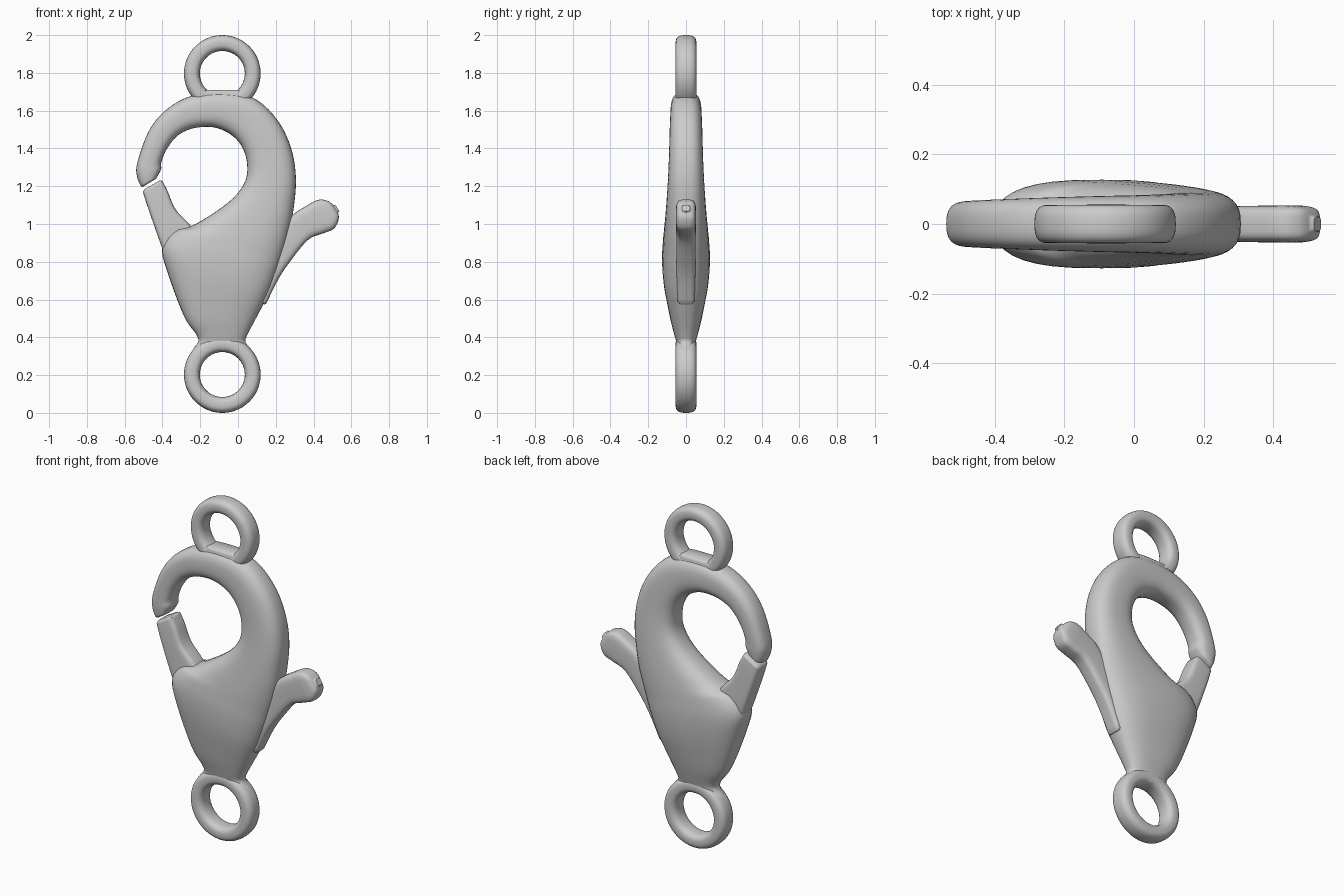
import bpy, bmesh, math
from mathutils import Vector

if "Cube" in bpy.data.objects:
    bpy.data.objects.remove(bpy.data.objects["Cube"])


def catmull(rows, steps):
    """Smoothly interpolate rows of numbers."""
    out = []
    for i in range(len(rows) - 1):
        p = [rows[max(0, min(len(rows) - 1, i + k))] for k in (-1, 0, 1, 2)]
        for s in range(steps):
            t = s / steps
            out.append([0.5 * (2 * b + (c - a) * t + (2 * a - 5 * b + 4 * c - d) * t * t
                               + (3 * b - a - 3 * c + d) * t ** 3)
                        for a, b, c, d in zip(*p)])
    out.append(list(rows[-1]))
    return out


def loft(name, rows, power, closed=False, steps=5, sides=36):
    """Rows: outer x, outer z, inner x, inner z, half thickness in y."""
    if not closed:
        rows = catmull(rows, steps)
    bm = bmesh.new()

    def spow(v):
        return math.copysign(abs(v) ** (2 / power), v)

    def ring(row, scale=1.0, shift=Vector()):
        a, b = Vector((row[0], 0, row[1])), Vector((row[2], 0, row[3]))
        mid, half = (a + b) / 2 + shift, (a - b) / 2 * scale
        vs = []
        for k in range(sides):
            t = math.tau * k / sides
            co = mid + half * spow(math.cos(t))
            co.y = row[4] * scale * spow(math.sin(t))
            vs.append(bm.verts.new(co))
        return vs

    def end_ring(row, prev):
        d = Vector((row[0] + row[2] - prev[0] - prev[2], 0,
                    row[1] + row[3] - prev[1] - prev[3])).normalized()
        return ring(row, 0.8, d * 0.01)

    rings = [ring(r) for r in rows]
    if closed:
        rings.append(rings[0])
    else:
        rings.insert(0, end_ring(rows[0], rows[1]))
        rings.append(end_ring(rows[-1], rows[-2]))
    for r, s in zip(rings, rings[1:]):
        for k in range(sides):
            n = (k + 1) % sides
            bm.faces.new((r[k], r[n], s[n], s[k]))
    if not closed:
        bm.faces.new(rings[0])
        bm.faces.new(rings[-1])
    bmesh.ops.recalc_face_normals(bm, faces=bm.faces)
    me = bpy.data.meshes.new(name)
    bm.to_mesh(me)
    bm.free()
    ob = bpy.data.objects.new(name, me)
    bpy.context.collection.objects.link(ob)
    return ob


# Hook and body in one sweep, from the hook tip round to the lower neck
body = [
    (-.515, 1.20, -.425, 1.255, .058), (-.534, 1.25, -.407, 1.29, .064),
    (-.534, 1.32, -.405, 1.33, .066), (-.476, 1.485, -.375, 1.40, .069),
    (-.386, 1.60, -.317, 1.47, .072), (-.254, 1.676, -.235, 1.507, .076),
    (-.08, 1.70, -.13, 1.512, .08), (.085, 1.665, -.04, 1.475, .083),
    (.206, 1.554, .02, 1.41, .087), (.28, 1.406, .048, 1.32, .09),
    (.307, 1.236, .035, 1.22, .096), (.29, 1.05, -.05, 1.115, .106),
    (.265, .93, -.23, .997, .117), (.235, .83, -.34, .965, .123),
    (.205, .74, -.402, .875, .127), (.16, .626, -.37, .735, .117),
    (.10, .51, -.285, .51, .086), (.05, .414, -.22, .414, .062),
    (.04, .375, -.212, .375, .052), (.07, .338, -.24, .338, .05),
]
loft("clasp_body", body, 2.7)

# Gate arm that closes against the hook
gate = [
    (-.503, 1.168, -.40, 1.228, .052), (-.485, 1.11, -.373, 1.175, .055),
    (-.447, 1.0, -.33, 1.077, .056), (-.408, .89, -.25, .99, .056),
    (-.36, .77, -.18, .88, .05),
]
loft("gate_arm", gate, 5)

# Thumb lever on the other side
lever = [
    (.15, .58, .09, .61, .045), (.215, .71, .12, .77, .05),
    (.275, .80, .18, .92, .051), (.37, .915, .28, 1.04, .052),
    (.45, .95, .36, 1.095, .053), (.508, .975, .425, 1.128, .053),
    (.533, 1.025, .475, 1.122, .045), (.53, 1.06, .505, 1.10, .025),
]
loft("thumb_lever", lever, 4)

# Eyelets at both ends
CX = -.083
for name, cz in (("lower_eyelet", .203), ("upper_eyelet", 1.797)):
    rows = []
    for i in range(64):
        a = math.tau * i / 64
        c, s = math.cos(a), math.sin(a)
        rows.append((CX + .203 * c, cz + .203 * s, CX + .119 * c, cz + .119 * s, .055))
    loft(name, rows, 2.7, closed=True)

# Small neck under the upper eyelet
loft("upper_neck", [(.09, 1.645, -.26, 1.645, .066), (.07, 1.675, -.236, 1.675, .058),
                    (.06, 1.70, -.226, 1.70, .053)], 3)

bpy.ops.object.select_all(action='SELECT')
bpy.context.view_layer.objects.active = bpy.data.objects["clasp_body"]
bpy.ops.object.shade_smooth_by_angle(angle=math.radians(50))
